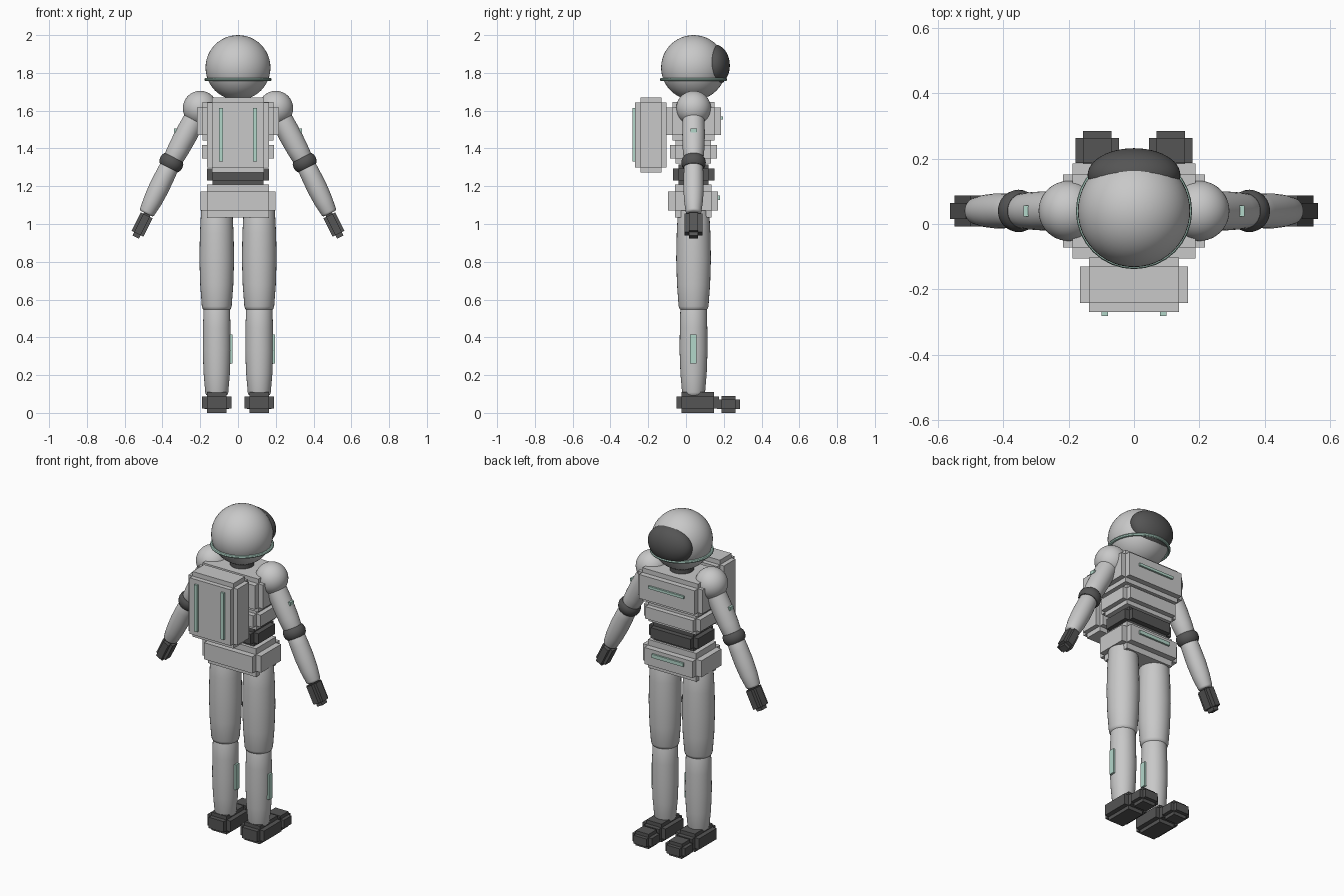
import bpy, bmesh, math
from mathutils import Vector, Matrix

if "Cube" in bpy.data.objects:
    bpy.data.objects.remove(bpy.data.objects["Cube"])

CY = 0.04  # body centre line in y


def material(name, rgb):
    m = bpy.data.materials.new(name)
    m.diffuse_color = (*rgb, 1)
    m.use_nodes = True
    m.node_tree.nodes["Principled BSDF"].inputs["Base Color"].default_value = m.diffuse_color
    return m


SUIT = material("suit_grey", (0.58, 0.58, 0.58))
DARK = material("dark_grey", (0.09, 0.09, 0.09))
TEAL = material("pale_teal", (0.45, 0.68, 0.59))


def finish(bm, name, mat, matrix=None, smooth=False):
    bmesh.ops.recalc_face_normals(bm, faces=bm.faces)
    me = bpy.data.meshes.new(name)
    bm.to_mesh(me)
    bm.free()
    ob = bpy.data.objects.new(name, me)
    bpy.context.collection.objects.link(ob)
    me.materials.append(mat)
    if matrix:
        ob.matrix_world = matrix
    if smooth:
        bpy.context.view_layer.objects.active = ob
        ob.select_set(True)
        bpy.ops.object.shade_smooth_by_angle(angle=math.radians(40))
        ob.select_set(False)
    return ob


def add_box(bm, half):
    bmesh.ops.create_cube(bm, size=2, matrix=Matrix.Diagonal((*half, 1)))


def box(name, x, y, z, mat):
    """Plain box from (min, max) ranges."""
    bm = bmesh.new()
    add_box(bm, [(r[1] - r[0]) / 2 for r in (x, y, z)])
    mid = Vector([(r[1] + r[0]) / 2 for r in (x, y, z)])
    finish(bm, name, mat, Matrix.Translation(mid))


def stepped_box(name, x, y, z, inset, mat, tilt=0):
    """Three crossed boxes that give stepped edges."""
    half = [(r[1] - r[0]) / 2 for r in (x, y, z)]
    mid = Vector([(r[1] + r[0]) / 2 for r in (x, y, z)])
    bm = bmesh.new()
    for axis in range(3):
        add_box(bm, [h if i == axis else h - inset[i] for i, h in enumerate(half)])
    finish(bm, name, mat, Matrix.Translation(mid) @ Matrix.Rotation(tilt, 4, 'Y'))


def ball(name, centre, radii, mat):
    bm = bmesh.new()
    bmesh.ops.create_uvsphere(bm, u_segments=48, v_segments=24, radius=1,
                              matrix=Matrix.Diagonal((*radii, 1)))
    finish(bm, name, mat, Matrix.Translation(centre), True)


def lathe(name, start, end, profile, mat, closed=False):
    """Turned limb; profile holds (fraction along axis, radius) points."""
    start, end = Vector(start), Vector(end)
    length = (end - start).length
    n = 32
    bm = bmesh.new()
    rings = [[bm.verts.new((r * math.cos(2 * math.pi * i / n),
                            r * math.sin(2 * math.pi * i / n), t * length))
              for i in range(n)] for t, r in profile]
    pairs = list(zip(rings, rings[1:]))
    if closed:
        pairs.append((rings[-1], rings[0]))
    else:
        bm.faces.new(rings[0])
        bm.faces.new(rings[-1])
    for a, b in pairs:
        for i in range(n):
            j = (i + 1) % n
            bm.faces.new((a[i], a[j], b[j], b[i]))
    rot = (end - start).to_track_quat('Z', 'Y').to_matrix().to_4x4()
    finish(bm, name, mat, Matrix.Translation(start) @ rot, True)


def barrel(r0, rm, r1):
    """Gently bulging limb profile with rounded ends."""
    return [(0, r0 * .8), (.015, r0 * .94), (.04, r0), (.25, (r0 + 2 * rm) / 3), (.5, rm),
            (.75, (r1 + 2 * rm) / 3), (.96, r1), (.985, r1 * .94), (1, r1 * .8)]


# Head: helmet, visor, collar ring, neck
ball("helmet", (0, CY, 1.828), (.172, .172, .172), SUIT)
ball("visor", (0, .15, 1.84), (.142, .082, .11), DARK)
lathe("helmet_ring", (0, CY, 1.765), (0, CY, 2.765),
      [(.009 * math.sin(a * math.pi / 4), .169 + .009 * math.cos(a * math.pi / 4))
       for a in range(8)], TEAL, True)
lathe("neck", (0, CY, 1.60), (0, CY, 1.71), [(0, .067), (1, .067)], DARK)

# Torso
stepped_box("chest", (-.218, .218), (-.105, .185), (1.443, 1.645), (.03, .033, .028), SUIT)
stepped_box("abdomen", (-.19, .19), (-.085, .163), (1.32, 1.445), (.028, .03, .026), SUIT)
stepped_box("belt", (-.165, .165), (-.07, .15), (1.208, 1.315), (.03, .03, .022), DARK)
stepped_box("pelvis", (-.198, .198), (-.095, .17), (1.035, 1.208), (.035, .036, .036), SUIT)
box("chest_stripe", (-.12, .12), (.18, .196), (1.552, 1.568), TEAL)
box("pelvis_stripe", (-.107, .107), (.165, .181), (1.128, 1.15), TEAL)

# Backpack
stepped_box("backpack", (-.165, .165), (-.27, -.102), (1.272, 1.67), (.027, .028, .028), SUIT)

for s, side in ((-1, "left"), (1, "right")):
    box(f"backpack_stripe_{side}", sorted((s * .079, s * .1)), (-.282, -.265),
        (1.33, 1.615), TEAL)

    # Arm
    shoulder, elbow, wrist = (s * .2, CY, 1.613), (s * .353, CY, 1.325), (s * .485, CY, 1.055)
    ball(f"shoulder_{side}", shoulder, (.092, .092, .092), SUIT)
    lathe(f"upper_arm_{side}", shoulder, elbow, barrel(.055, .06, .052), SUIT)
    lathe(f"forearm_{side}", elbow, wrist, barrel(.05, .054, .042), SUIT)
    d = (Vector(wrist) - Vector(shoulder)).normalized() * .03
    lathe(f"elbow_band_{side}", Vector(elbow) - d, Vector(elbow) + d,
          [(0, .054), (.2, .062), (.5, .065), (.8, .062), (1, .054)], DARK)
    box(f"arm_mark_{side}", sorted((s * .322, s * .338)), (CY - .017, CY + .017),
        (1.485, 1.505), TEAL)
    gx = s * .508
    stepped_box(f"glove_{side}", (gx - .035, gx + .035), (CY - .047, CY + .047),
                (.923, 1.072), (.016, .023, .02), DARK, -s * math.radians(26.6))

    # Leg and boot
    lx = s * .1125
    lathe(f"thigh_{side}", (lx, CY, 1.09), (lx, CY, .542), barrel(.083, .092, .079), SUIT)
    lathe(f"shin_{side}", (lx, CY, .57), (lx, CY, .09), barrel(.07, .074, .061), SUIT)
    box(f"shin_stripe_{side}", (lx + .062, lx + .083), (.022, .055), (.262, .415), TEAL)
    stepped_box(f"boot_{side}", (lx - .079, lx + .079), (-.05, .175), (0, .11),
                (.028, .027, .022), DARK)
    stepped_box(f"toe_{side}", (lx - .066, lx + .066), (.165, .285), (0, .09),
                (.022, .022, .02), DARK)
